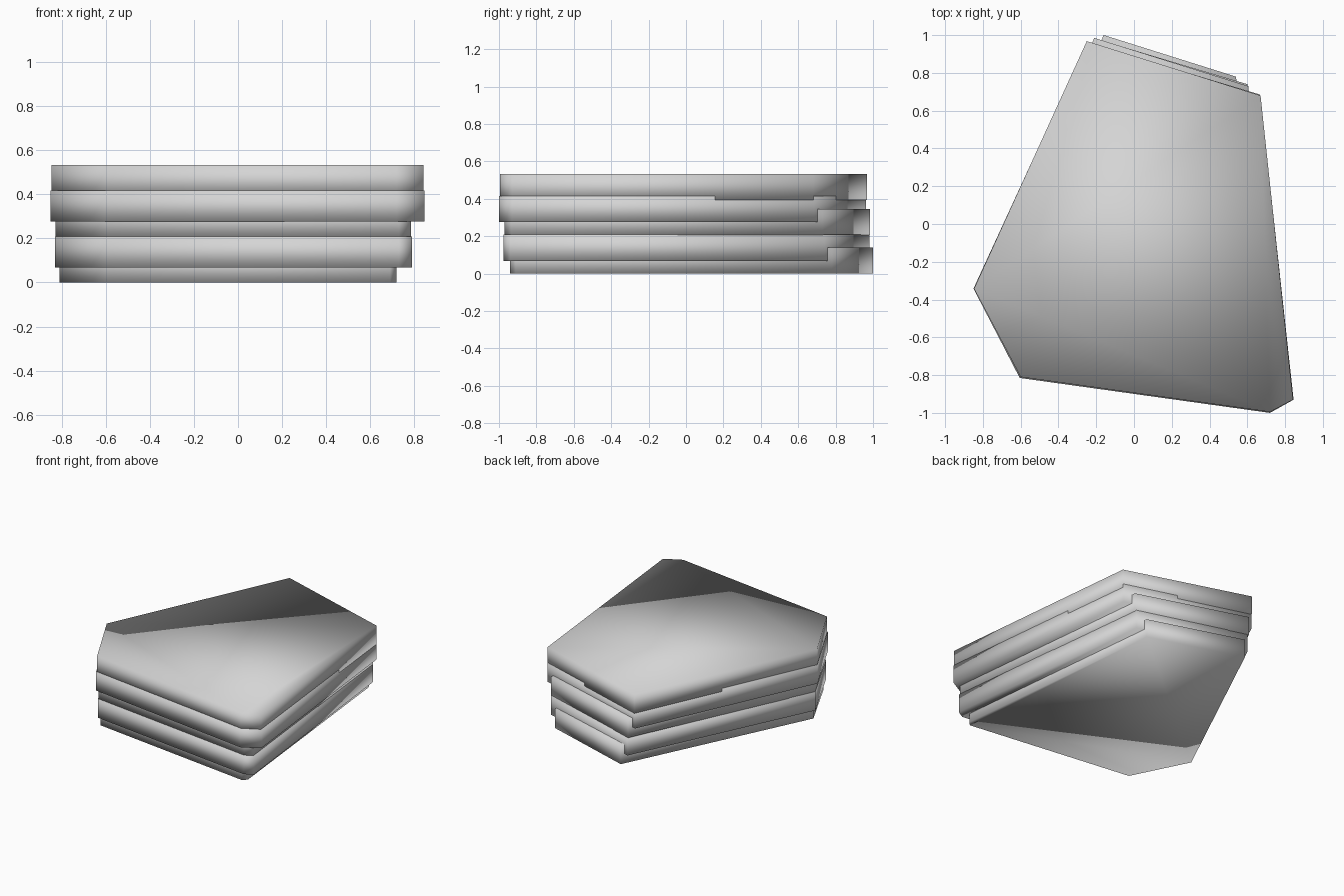
import bpy
import bmesh

if "Cube" in bpy.data.objects:
    bpy.data.objects.remove(bpy.data.objects["Cube"])

stone = bpy.data.materials.new("grey stone")
stone.diffuse_color = (0.66, 0.66, 0.66, 1.0)
stone.use_nodes = True
stone.node_tree.nodes["Principled BSDF"].inputs["Base Color"].default_value = stone.diffuse_color

THICKNESS = 0.14


def slab(name, z, outline):
    """Flat six-sided stone slab, smooth shaded across its edges."""
    bm = bmesh.new()
    base = bm.faces.new([bm.verts.new((x, y, z)) for x, y in outline])
    result = bmesh.ops.extrude_face_region(bm, geom=[base], use_keep_orig=True)
    top = [g for g in result["geom"] if isinstance(g, bmesh.types.BMVert)]
    bmesh.ops.translate(bm, verts=top, vec=(0, 0, THICKNESS))
    bmesh.ops.recalc_face_normals(bm, faces=bm.faces[:])
    for face in bm.faces:
        face.smooth = True
    mesh = bpy.data.meshes.new(name)
    bm.to_mesh(mesh)
    bm.free()
    mesh.materials.append(stone)
    obj = bpy.data.objects.new(name, mesh)
    bpy.context.collection.objects.link(obj)


# Corners run: back left, back right, front right pair, front left, left
slab("bottom_slab", 0.0, [(-0.16, 1.0), (0.54, 0.78), (0.72, -0.91),
                          (0.69, -0.94), (-0.60, -0.77), (-0.81, -0.35)])
slab("lower_slab", 0.068, [(-0.20, 0.98), (0.60, 0.74), (0.79, -0.94),
                           (0.73, -0.975), (-0.60, -0.80), (-0.83, -0.345)])
slab("middle_slab", 0.205, [(-0.21, 0.985), (0.605, 0.73), (0.785, -0.935),
                            (0.73, -0.97), (-0.60, -0.795), (-0.828, -0.345)])
slab("upper_slab", 0.276, [(-0.25, 0.962), (0.668, 0.685), (0.845, -0.93),
                           (0.72, -1.0), (-0.605, -0.815), (-0.85, -0.342)])
slab("top_slab", 0.392, [(-0.25, 0.968), (0.67, 0.68), (0.842, -0.93),
                         (0.72, -0.995), (-0.60, -0.81), (-0.847, -0.342)])
